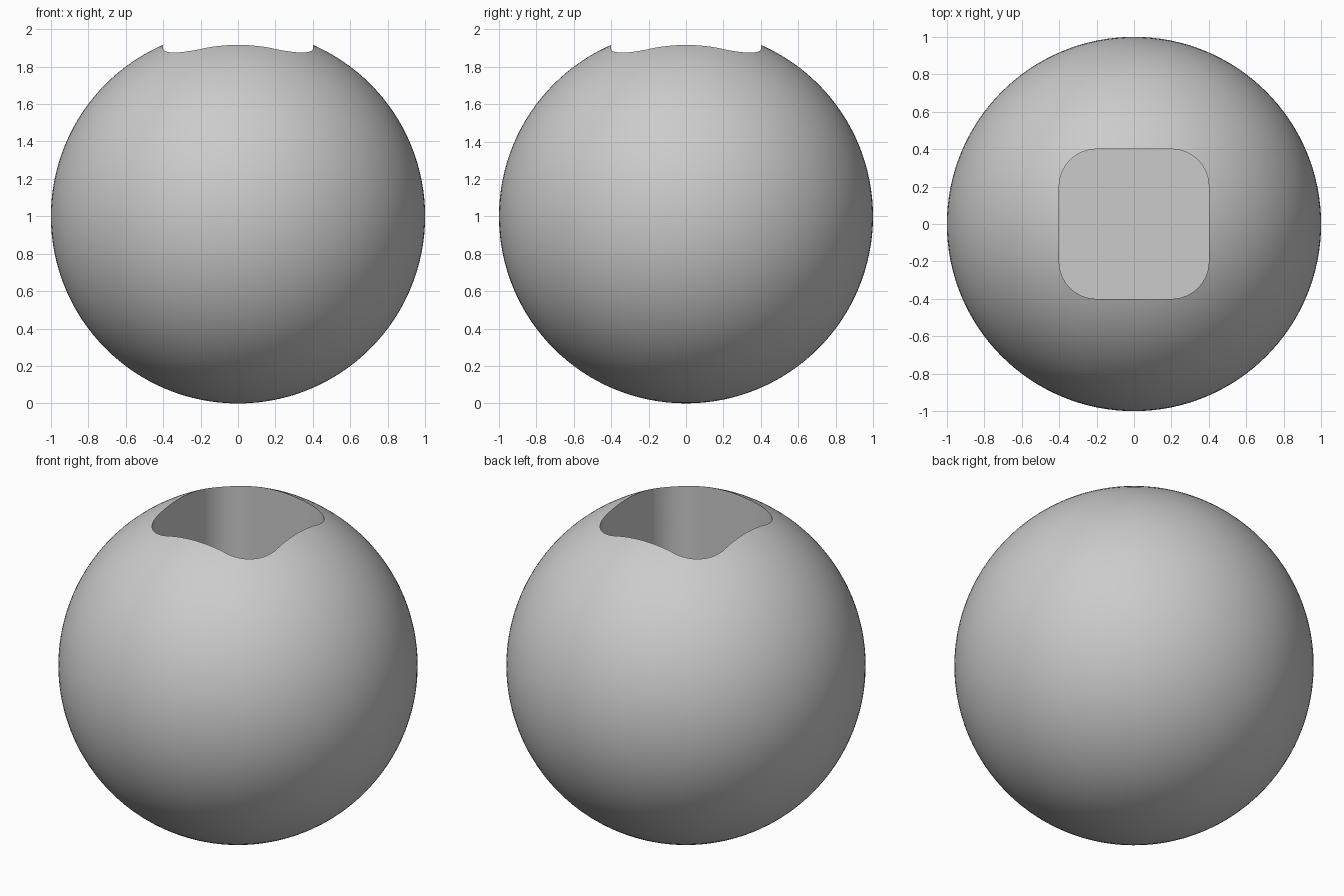
import bpy, bmesh, math

if "Cube" in bpy.data.objects:
    bpy.data.objects.remove(bpy.data.objects["Cube"])

HALF, FILLET = 0.40, 0.20      # pocket half width and corner radius
FLOOR, TOP = 1.0, 2.2          # pocket floor height and cutter top

grey = bpy.data.materials.new("plain grey")
grey.diffuse_color = (0.60, 0.60, 0.60, 1)
grey.use_nodes = True
grey.node_tree.nodes["Principled BSDF"].inputs["Base Color"].default_value = grey.diffuse_color

# Ball body
bpy.ops.mesh.primitive_uv_sphere_add(segments=128, ring_count=64, radius=1, location=(0, 0, 1))
ball = bpy.context.object
ball.name = "ball"
ball.data.materials.append(grey)

# Rounded square cutter for the pocket
bm = bmesh.new()
outline = []
for corner in range(4):
    cx, cy = [(1, 1), (-1, 1), (-1, -1), (1, -1)][corner]
    for i in range(17):
        a = math.pi / 2 * (corner + i / 16)
        outline.append(bm.verts.new((cx * (HALF - FILLET) + FILLET * math.cos(a),
                                     cy * (HALF - FILLET) + FILLET * math.sin(a), FLOOR)))
base = bm.faces.new(outline)
extruded = bmesh.ops.extrude_face_region(bm, geom=[base], use_keep_orig=True)
bmesh.ops.translate(bm, vec=(0, 0, TOP - FLOOR),
                    verts=[v for v in extruded["geom"] if isinstance(v, bmesh.types.BMVert)])
bmesh.ops.recalc_face_normals(bm, faces=bm.faces)
mesh = bpy.data.meshes.new("pocket_cutter")
bm.to_mesh(mesh)
bm.free()
mesh.materials.append(grey)
cutter = bpy.data.objects.new("pocket_cutter", mesh)
bpy.context.collection.objects.link(cutter)
cutter.hide_render = True

# Cut the pocket, then drop the cutter
cut = ball.modifiers.new("pocket", "BOOLEAN")
cut.operation, cut.solver, cut.object = "DIFFERENCE", "EXACT", cutter
bpy.context.view_layer.objects.active = ball
bpy.ops.object.modifier_apply(modifier=cut.name)
bpy.data.objects.remove(cutter)

# Smooth curved walls, sharp rim
ball.select_set(True)
bpy.ops.object.shade_smooth_by_angle(angle=math.radians(30))
